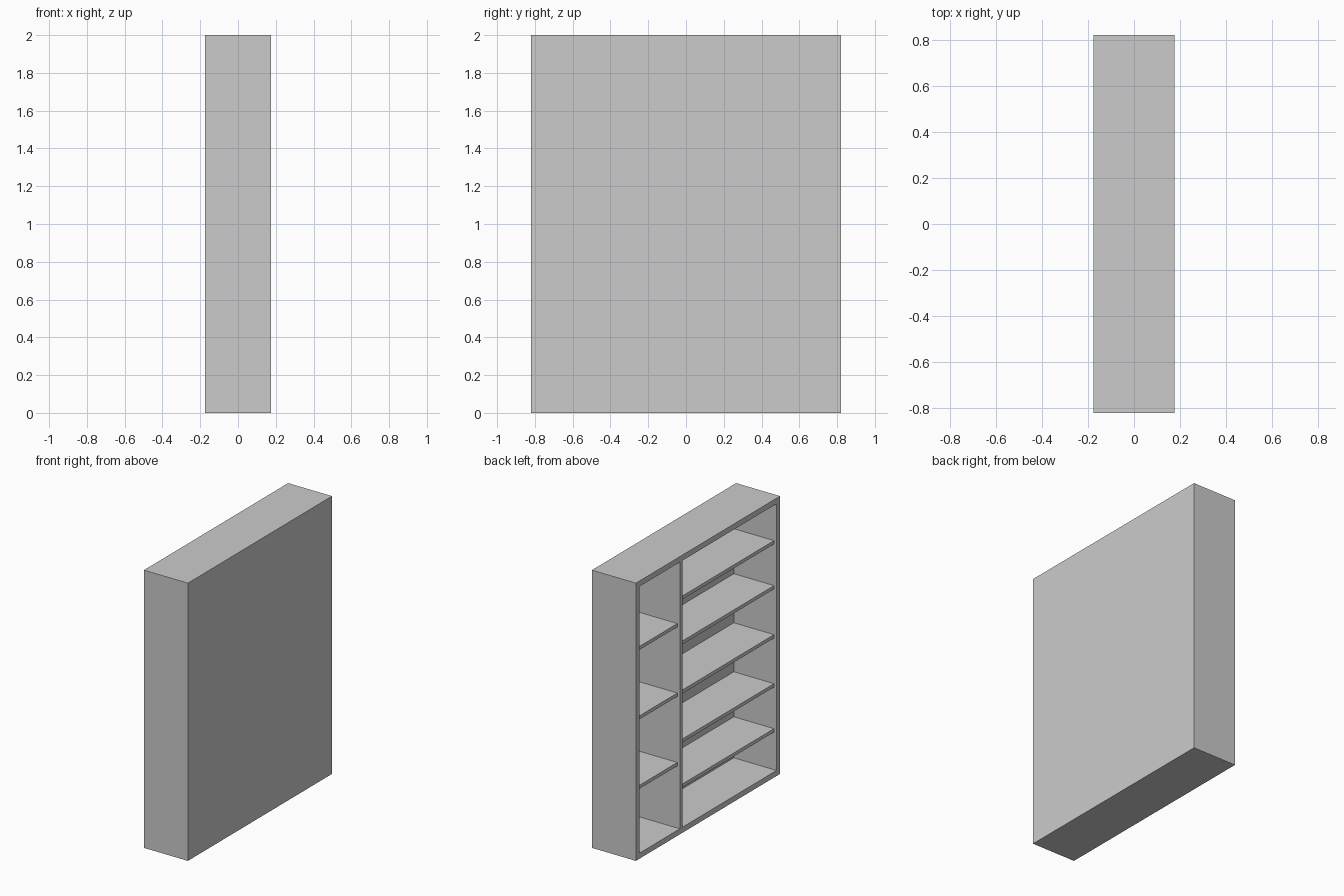
import bpy

if "Cube" in bpy.data.objects:
    bpy.data.objects.remove(bpy.data.objects["Cube"])

W, D, H = 1.64, 0.35, 2.0      # width along y, depth along x, height
T = 0.04                       # frame thickness
BACK = 0.01                    # back panel thickness
X0, X1 = -D / 2, D / 2         # open side, closed side
XB = X1 - BACK
Y = W / 2
DIV0, DIV1 = 0.29, 0.32        # divider faces
RECESS, SHELF = 0.02, 0.025


def box(name, lo, hi):
    bpy.ops.mesh.primitive_cube_add(size=1, location=[(a + b) / 2 for a, b in zip(lo, hi)])
    ob = bpy.context.object
    ob.name = name
    ob.scale = [b - a for a, b in zip(lo, hi)]
    bpy.ops.object.transform_apply(location=False, rotation=False, scale=True)
    return ob


# outer carcass: one open-ended frame ring, swept through the depth
frame = box("frame", (X0, -Y, 0), (X1, Y, H))
cutter = box("frame_cutter", (X0 - 0.1, -Y + T, T), (XB, Y - T, H - T))
mod = frame.modifiers.new("hollow", 'BOOLEAN')
mod.object = cutter
mod.solver = 'EXACT'
bpy.context.view_layer.objects.active = frame
bpy.ops.object.modifier_apply(modifier=mod.name)
bpy.data.objects.remove(cutter)

# vertical divider
box("divider", (X0, DIV0, T), (XB, DIV1, H - T))

# shelves of the narrow and wide columns
columns = {
    "narrow_shelf": (DIV1, Y - T, (0.5, 1.0, 1.5)),
    "wide_shelf": (-Y + T, DIV0, (0.323, 0.647, 1.0, 1.353, 1.677)),
}
for name, (ya, yb, heights) in columns.items():
    for i, z in enumerate(heights, 1):
        box(f"{name}_{i}", (X0 + RECESS, ya, z - SHELF / 2), (XB, yb, z + SHELF / 2))
